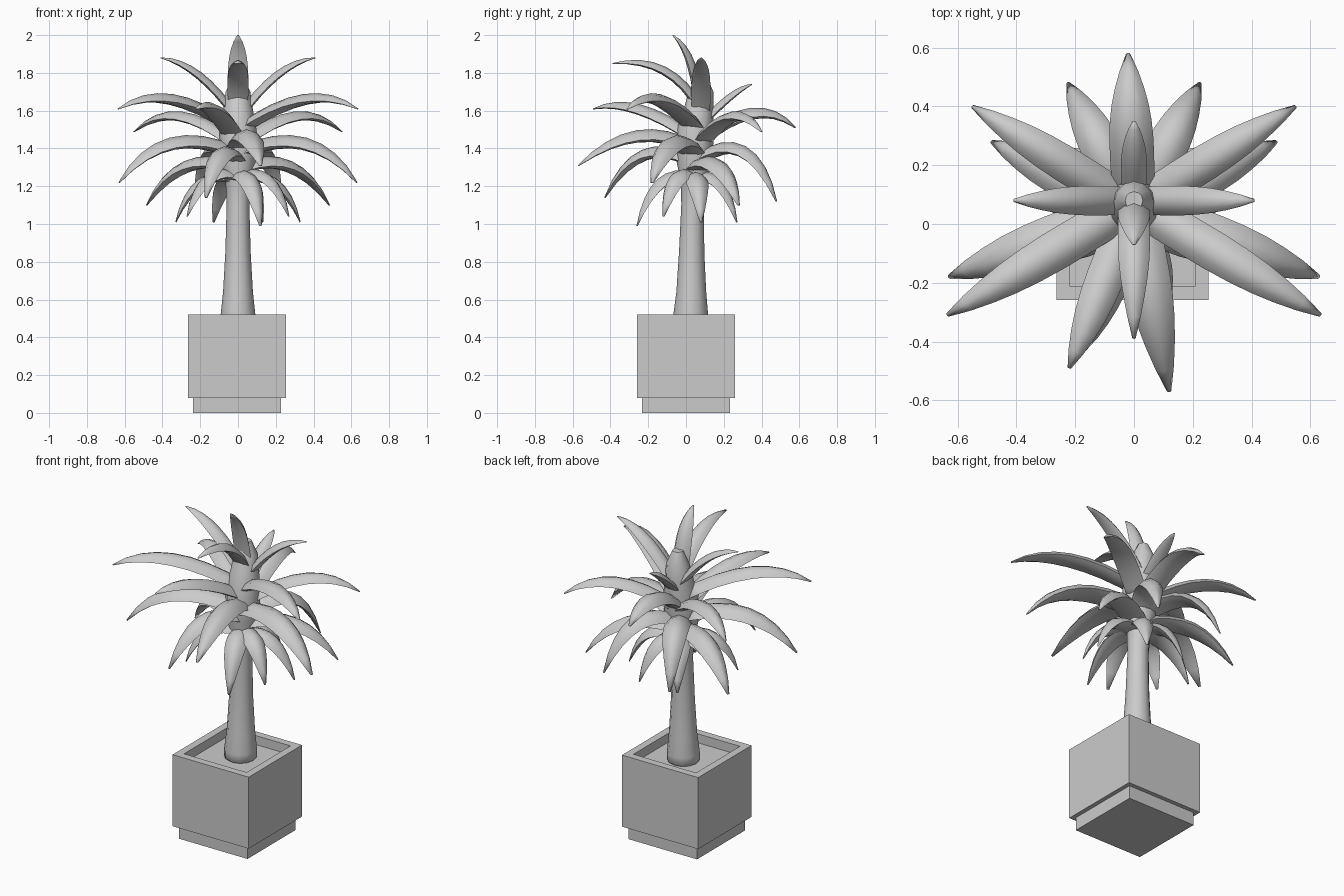
import bpy, bmesh, math
from mathutils import Vector

if "Cube" in bpy.data.objects:
    bpy.data.objects.remove(bpy.data.objects["Cube"])

grey = bpy.data.materials.new("plain grey")
grey.diffuse_color = (0.6, 0.6, 0.6, 1)
grey.use_nodes = True
grey.node_tree.nodes["Principled BSDF"].inputs["Base Color"].default_value = grey.diffuse_color


def finish(name, bm, smooth=None):
    bmesh.ops.recalc_face_normals(bm, faces=bm.faces)
    me = bpy.data.meshes.new(name)
    bm.to_mesh(me)
    bm.free()
    me.materials.append(grey)
    ob = bpy.data.objects.new(name, me)
    bpy.context.collection.objects.link(ob)
    if smooth:
        bpy.ops.object.select_all(action='DESELECT')
        ob.select_set(True)
        bpy.context.view_layer.objects.active = ob
        bpy.ops.object.shade_smooth_by_angle(angle=math.radians(smooth))
    return ob


def loft(bm, rings):
    """Skin a list of equal closed rings and cap both ends."""
    vs = [[bm.verts.new(p) for p in r] for r in rings]
    n = len(vs[0])
    for a, b in zip(vs, vs[1:]):
        for i in range(n):
            bm.faces.new((a[i], a[(i + 1) % n], b[(i + 1) % n], b[i]))
    bm.faces.new(vs[0][::-1])
    bm.faces.new(vs[-1])


def square(h, z, cx=-0.005):
    return [Vector((cx + sx * h, sy * h, z))
            for sx, sy in ((-1, -1), (1, -1), (1, 1), (-1, 1))]


# Square planter on a recessed plinth; the last ring is the soil surface
bm = bmesh.new()
loft(bm, [square(0.233, 0), square(0.233, 0.08), square(0.259, 0.08),
          square(0.259, 0.52), square(0.213, 0.52), square(0.213, 0.465)])
finish("planter", bm)

# Trunk, flared at the soil and swelling into the heart of the crown
bm = bmesh.new()
profile = [(0.455, 0.07, 0.025), (0.475, 0.092, 0.025), (0.52, 0.092, 0.025),
           (0.64, 0.079, 0.028), (0.85, 0.067, 0.03), (1.1, 0.06, 0.035),
           (1.22, 0.066, 0.04), (1.33, 0.095, 0.045), (1.5, 0.098, 0.05),
           (1.6, 0.08, 0.065), (1.7, 0.065, 0.08), (1.78, 0.03, 0.08)]
loft(bm, [[Vector((r * math.cos(k * math.tau / 12),
                   y + r * math.sin(k * math.tau / 12), z)) for k in range(12)]
          for z, r, y in profile])
finish("trunk", bm, 60)

# Thick arched section of a leaf: (across, up) in half-widths
SECTION = [(-1, -.35), (-.6, .13), (0, .36), (.6, .13), (1, -.35),
           (.55, -.5), (0, -.52), (-.55, -.5)]
WIDTHS = [0.9, 0.98, 1.0, 1.0, 0.95, 0.84, 0.66, 0.42, 0.1]


def leaf(name, tip, base_z, mid_z, half_w, frac=0.55):
    tip = Vector(tip)
    base = Vector((0, 0.04 + 0.15 * max(0, base_z - 1.3), base_z))
    mid = base.lerp(tip, frac)
    mid.z = mid_z
    ctrl = 2 * mid - (base + tip) / 2
    out = Vector((tip.x - base.x, tip.y - base.y, 0)).normalized()
    side = Vector((0, 0, 1)).cross(out)
    rings = []
    for i, w in enumerate(WIDTHS):
        t = i / (len(WIDTHS) - 1)
        p = base * (1 - t) ** 2 + ctrl * 2 * t * (1 - t) + tip * t * t
        tan = ((ctrl - base) * (1 - t) + (tip - ctrl) * t).normalized()
        up = tan.cross(side)
        rings.append([p + (side * a + up * b) * w * half_w for a, b in SECTION])
    bm = bmesh.new()
    loft(bm, rings)
    finish(name, bm, 100)


# Leaves in mirrored left and right pairs
pairs = [
    ("upper_side_leaf", (0.41, 0.08, 1.88), 1.56, 1.79, 0.05, 0.5),
    ("wide_front_leaf", (0.635, -0.31, 1.61), 1.50, 1.665, 0.068, 0.55),
    ("wide_back_leaf", (0.55, 0.40, 1.49), 1.42, 1.575, 0.062, 0.55),
    ("middle_side_leaf", (0.63, -0.18, 1.22), 1.38, 1.43, 0.08, 0.57),
    ("lower_back_side_leaf", (0.485, 0.28, 1.10), 1.30, 1.31, 0.072, 0.57),
    ("lower_back_leaf", (0.225, 0.48, 1.12), 1.34, 1.39, 0.072, 0.6),
    ("hanging_side_leaf", (0.33, 0.08, 1.01), 1.24, 1.22, 0.06, 0.6),
    ("hanging_front_side_leaf", (0.27, -0.12, 1.04), 1.25, 1.24, 0.06, 0.6),
    ("hanging_back_leaf", (0.13, 0.27, 1.01), 1.24, 1.22, 0.06, 0.6),
]
for name, (x, y, z), *rest in pairs:
    leaf(name + "_right", (x, y, z), *rest)
    leaf(name + "_left", (-x, y, z), *rest)

# Single leaves
singles = [
    ("crown_leaf", (0, -0.07, 2.0), 1.55, 1.84, 0.055, 0.3),
    ("upper_front_leaf", (0, -0.39, 1.85), 1.60, 1.815, 0.055, 0.42),
    ("upper_back_leaf", (0, 0.35, 1.74), 1.52, 1.67, 0.045, 0.55),
    ("middle_back_leaf", (-0.02, 0.58, 1.51), 1.43, 1.59, 0.075, 0.55),
    ("front_left_leaf", (-0.22, -0.49, 1.61), 1.45, 1.61, 0.065, 0.55),
    ("front_right_leaf", (0.12, -0.57, 1.31), 1.40, 1.47, 0.078, 0.5),
    ("lower_front_left_leaf", (-0.17, -0.43, 1.14), 1.33, 1.37, 0.07, 0.57),
    ("hanging_front_leaf", (0.12, -0.26, 0.99), 1.25, 1.22, 0.062, 0.6),
]
for args in singles:
    leaf(*args)
